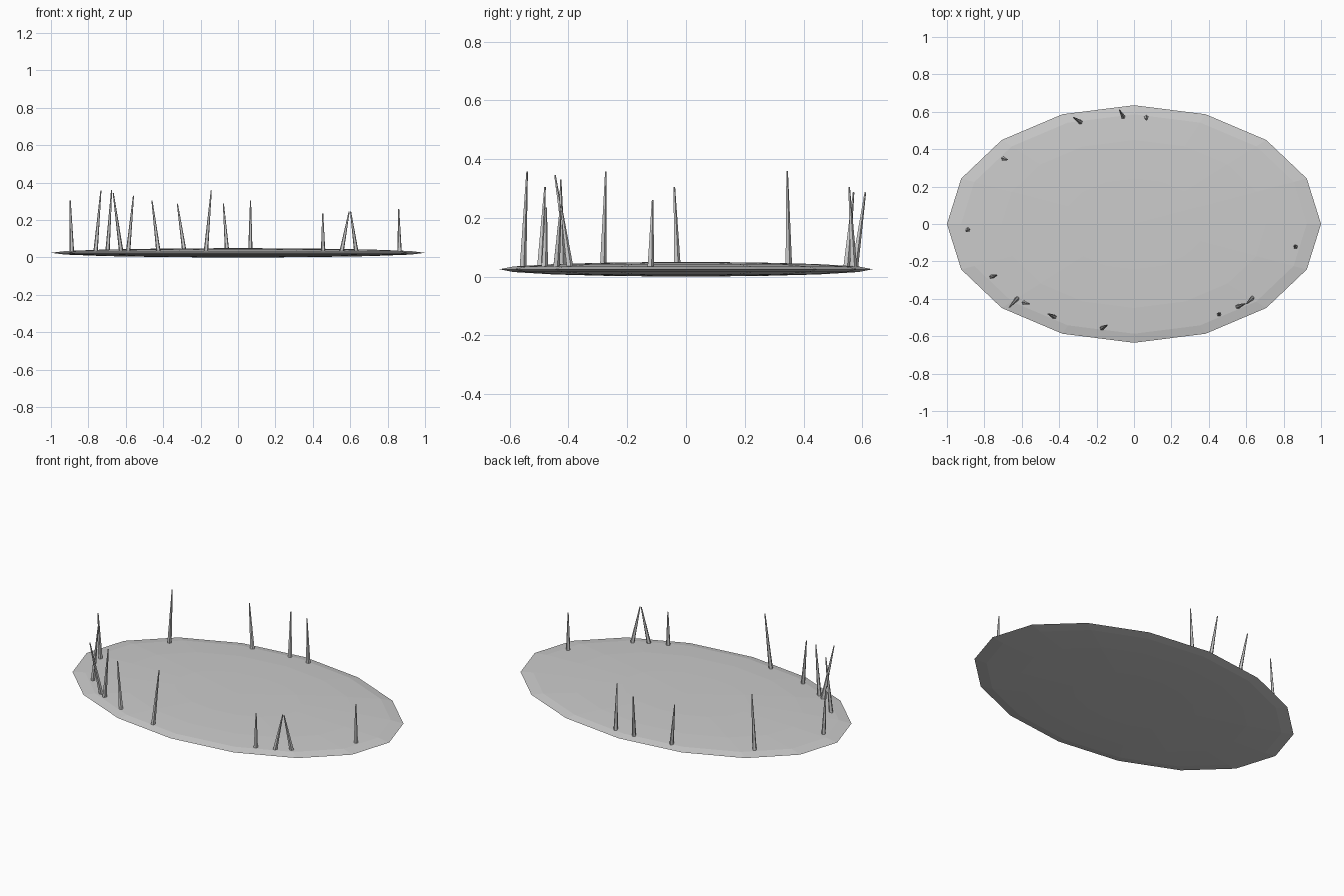
import bpy, bmesh
from mathutils import Vector, Matrix

if "Cube" in bpy.data.objects:
    bpy.data.objects.remove(bpy.data.objects["Cube"])


def make_object(name, bm):
    mesh = bpy.data.meshes.new(name)
    bm.to_mesh(mesh)
    bm.free()
    obj = bpy.data.objects.new(name, mesh)
    bpy.context.collection.objects.link(obj)
    return obj


# Flattened oval pad
bm = bmesh.new()
bmesh.ops.create_uvsphere(bm, u_segments=16, v_segments=8, radius=1)
bmesh.ops.scale(bm, vec=(1, 0.635, 0.025), verts=bm.verts)
bmesh.ops.translate(bm, vec=(0, 0, 0.025), verts=bm.verts)
make_object("oval_pad", bm)


# Tapered thin blade from a base point on the pad to a tip
def blade(name, bx, by, tx, ty, tz):
    base, tip = Vector((bx, by, 0.027)), Vector((tx, ty, tz))
    axis = tip - base
    rot = Vector((0, 0, 1)).rotation_difference(axis).to_matrix().to_4x4()
    bm = bmesh.new()
    bmesh.ops.create_cone(bm, cap_ends=True, segments=5, radius1=0.0125,
                          radius2=0.003, depth=axis.length,
                          matrix=Matrix.Translation((base + tip) / 2) @ rot)
    make_object(name, bm)


# Base x, base y, tip x, tip y, tip z
blades = [
    (-0.888, -0.03, -0.897, -0.04, 0.305),
    (-0.762, -0.283, -0.733, -0.273, 0.358),
    (-0.698, 0.349, -0.676, 0.344, 0.36),
    (-0.624, -0.398, -0.667, -0.446, 0.345),
    (-0.588, -0.421, -0.559, -0.427, 0.33),
    (-0.425, -0.497, -0.46, -0.48, 0.305),
    (-0.172, -0.556, -0.143, -0.541, 0.358),
    (-0.286, 0.545, -0.324, 0.57, 0.287),
    (-0.058, 0.573, -0.078, 0.61, 0.287),
    (0.066, 0.57, 0.067, 0.555, 0.305),
    (0.455, -0.482, 0.453, -0.476, 0.235),
    (0.553, -0.442, 0.594, -0.426, 0.245),
    (0.633, -0.395, 0.602, -0.426, 0.245),
    (0.864, -0.121, 0.859, -0.114, 0.26),
]
for i, b in enumerate(blades):
    blade(f"grass_blade_{i + 1}", *b)
